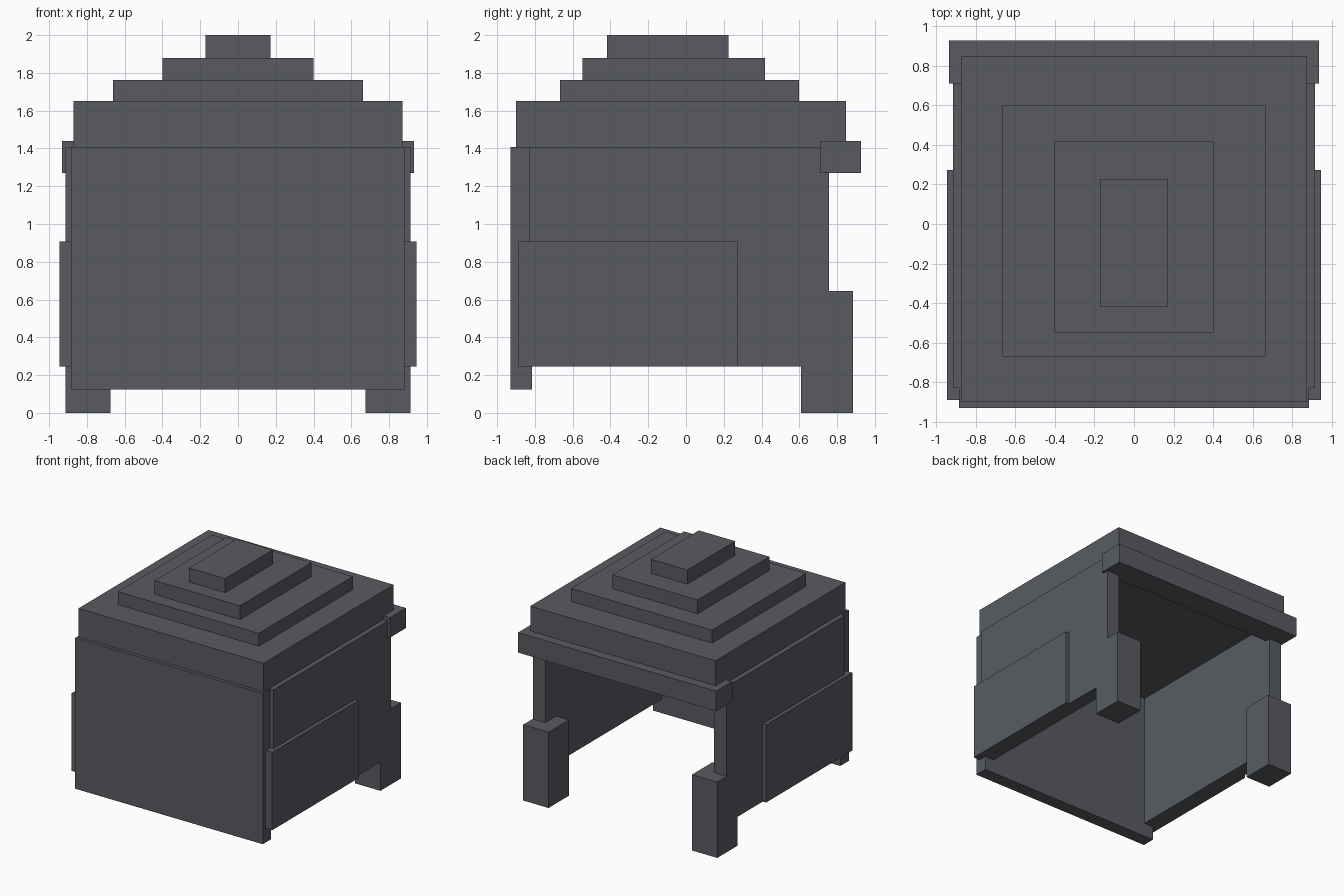
import bpy
import bmesh

if "Cube" in bpy.data.objects:
    bpy.data.objects.remove(bpy.data.objects["Cube"])

# One dark slate grey for the whole model
slate = bpy.data.materials.new("slate_grey")
slate.diffuse_color = (0.098, 0.105, 0.119, 1.0)
slate.use_nodes = True
slate.node_tree.nodes["Principled BSDF"].inputs["Base Color"].default_value = slate.diffuse_color


def box(name, x, y, z):
    """Box from (min, max) ranges on each axis."""
    bm = bmesh.new()
    bmesh.ops.create_cube(bm, size=1.0)
    for v in bm.verts:
        v.co = [r[0] if c < 0 else r[1] for c, r in zip(v.co, (x, y, z))]
    mesh = bpy.data.meshes.new(name)
    bm.to_mesh(mesh)
    bm.free()
    mesh.materials.append(slate)
    obj = bpy.data.objects.new(name, mesh)
    bpy.context.collection.objects.link(obj)
    return obj


def pair(name, x, y, z):
    """The same box on the right and left sides."""
    box("right_" + name, x, y, z)
    box("left_" + name, (-x[1], -x[0]), y, z)


# Front plate and the beam above the open back
box("front_plate", (-0.883, 0.883), (-0.928, -0.815), (0.125, 1.408))
box("back_beam", (-0.933, 0.933), (0.71, 0.927), (1.27, 1.44))

# Side walls, raised side panels and rear feet
pair("side_wall", (0.795, 0.913), (-0.828, 0.757), (0.245, 1.408))
pair("side_panel", (0.883, 0.944), (-0.888, 0.272), (0.245, 0.907))
pair("rear_foot", (0.675, 0.914), (0.61, 0.885), (0.0, 0.645))

# Stepped roof: half width, y range, z range
roof_steps = [
    (0.872, (-0.90, 0.848), (1.408, 1.652)),
    (0.663, (-0.668, 0.598), (1.652, 1.762)),
    (0.401, (-0.547, 0.417), (1.762, 1.88)),
    (0.171, (-0.417, 0.226), (1.88, 2.0)),
]
for i, (w, y, z) in enumerate(roof_steps):
    box(f"roof_step_{i + 1}", (-w, w), y, z)
